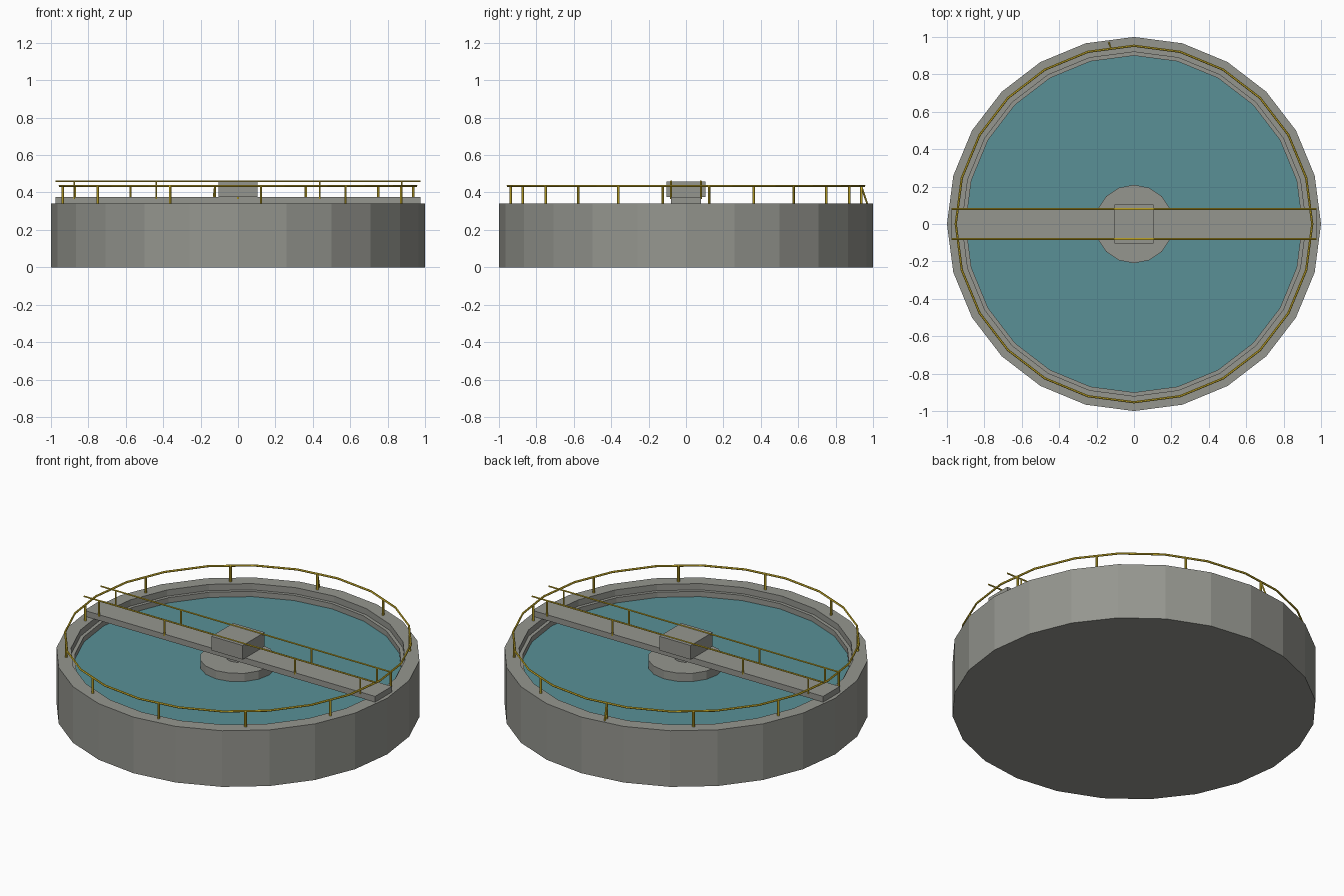
import bpy, bmesh, math
from mathutils import Vector

if "Cube" in bpy.data.objects:
    bpy.data.objects.remove(bpy.data.objects["Cube"], do_unlink=True)


def material(name, rgb):
    m = bpy.data.materials.new(name)
    m.use_nodes = True
    m.diffuse_color = (*rgb, 1)
    m.node_tree.nodes["Principled BSDF"].inputs["Base Color"].default_value = (*rgb, 1)
    return m


concrete = material("concrete_grey", (0.30, 0.305, 0.275))
water_mat = material("water_teal", (0.10, 0.28, 0.305))
yellow = material("safety_yellow", (0.72, 0.52, 0.03))


def finish(bm, name, mat):
    bmesh.ops.recalc_face_normals(bm, faces=bm.faces)
    mesh = bpy.data.meshes.new(name)
    bm.to_mesh(mesh)
    bm.free()
    mesh.materials.append(mat)
    ob = bpy.data.objects.new(name, mesh)
    bpy.context.collection.objects.link(ob)
    return ob


def ring(name, r_out, r_in, z0, z1, mat, sides=24):
    """Faceted hollow cylinder with a rectangular section."""
    bm = bmesh.new()
    section = [(r_out, z0), (r_out, z1), (r_in, z1), (r_in, z0)]
    loops = []
    for k in range(sides):
        a = math.tau * k / sides
        loops.append([bm.verts.new((r * math.cos(a), r * math.sin(a), z)) for r, z in section])
    for k in range(sides):
        p, q = loops[k], loops[(k + 1) % sides]
        for j in range(4):
            i = (j + 1) % 4
            bm.faces.new((p[j], q[j], q[i], p[i]))
    return finish(bm, name, mat)


def disc(name, r, z0, z1, mat, sides=24):
    """Solid faceted cylinder."""
    bm = bmesh.new()
    top, low = [[bm.verts.new((r * math.cos(math.tau * k / sides),
                               r * math.sin(math.tau * k / sides), z))
                 for k in range(sides)] for z in (z1, z0)]
    bm.faces.new(top)
    bm.faces.new(low)
    for k in range(sides):
        n = (k + 1) % sides
        bm.faces.new((low[k], low[n], top[n], top[k]))
    return finish(bm, name, mat)


def box(name, hx, hy, z0, z1, mat):
    bm = bmesh.new()
    bmesh.ops.create_cube(bm, size=1)
    for v in bm.verts:
        v.co = (v.co.x * 2 * hx, v.co.y * 2 * hy, (z0 + z1) / 2 + v.co.z * (z1 - z0))
    return finish(bm, name, mat)


def bar(name, a, b, r, mat, sides=6):
    """Thin round bar between two points."""
    a, b = Vector(a), Vector(b)
    bm = bmesh.new()
    bmesh.ops.create_cone(bm, cap_ends=True, segments=sides, radius1=r, radius2=r,
                          depth=(b - a).length)
    ob = finish(bm, name, mat)
    ob.rotation_mode = 'QUATERNION'
    ob.rotation_quaternion = (b - a).to_track_quat('Z', 'Y')
    ob.location = (a + b) / 2
    return ob


RIM, WATER = 0.34, 0.27

# Tank: floor, wall, overflow weir and water
disc("tank_floor", 0.93, 0, 0.03, concrete)
ring("tank_wall", 1.0, 0.92, 0, RIM, concrete)
ring("overflow_weir", 0.922, 0.90, 0.2, 0.302, concrete)
disc("water", 0.91, 0.03, WATER, water_mat)

# Centre well and drive shaft
disc("centre_well", 0.21, 0.1, 0.32, concrete, 16)
disc("drive_shaft", 0.065, 0.3, 0.36, concrete, 12)

# Bridge and drive housing
DECK, HALF = 0.375, 0.08
box("bridge_deck", 0.975, HALF, RIM, DECK, concrete)
box("drive_housing", 0.105, 0.105, DECK, 0.46, concrete)

# Bridge handrails
for side, y in (("left", HALF), ("right", -HALF)):
    bar(f"bridge_rail_{side}", (-0.975, y, 0.46), (0.975, y, 0.46), 0.005, yellow)
    for i in range(5):
        x = -0.875 + i * 0.4375
        bar(f"bridge_post_{side}_{i}", (x, y, DECK - 0.01), (x, y, 0.46), 0.005, yellow)

# Perimeter handrail
RAIL_R, RAIL_Z = 0.953, 0.435
bpy.ops.mesh.primitive_torus_add(major_segments=24, minor_segments=6, major_radius=RAIL_R,
                                 minor_radius=0.006, location=(0, 0, RAIL_Z))
rail = bpy.context.object
rail.name = "perimeter_rail"
rail.data.materials.append(yellow)

# Posts stand at the middle of every second rail segment
post_r = RAIL_R * math.cos(math.radians(7.5))
for i in range(12):
    a = math.radians(7.5 + 30 * i)
    x, y = post_r * math.cos(a), post_r * math.sin(a)
    bar(f"perimeter_post_{i}", (x, y, RIM - 0.01), (x, y, RAIL_Z), 0.007, yellow)
    if i == 3:
        # Slanted brace at the back
        bar("post_brace", (x, y, RAIL_Z), (x - 0.01, y + 0.032, RIM), 0.005, yellow)
